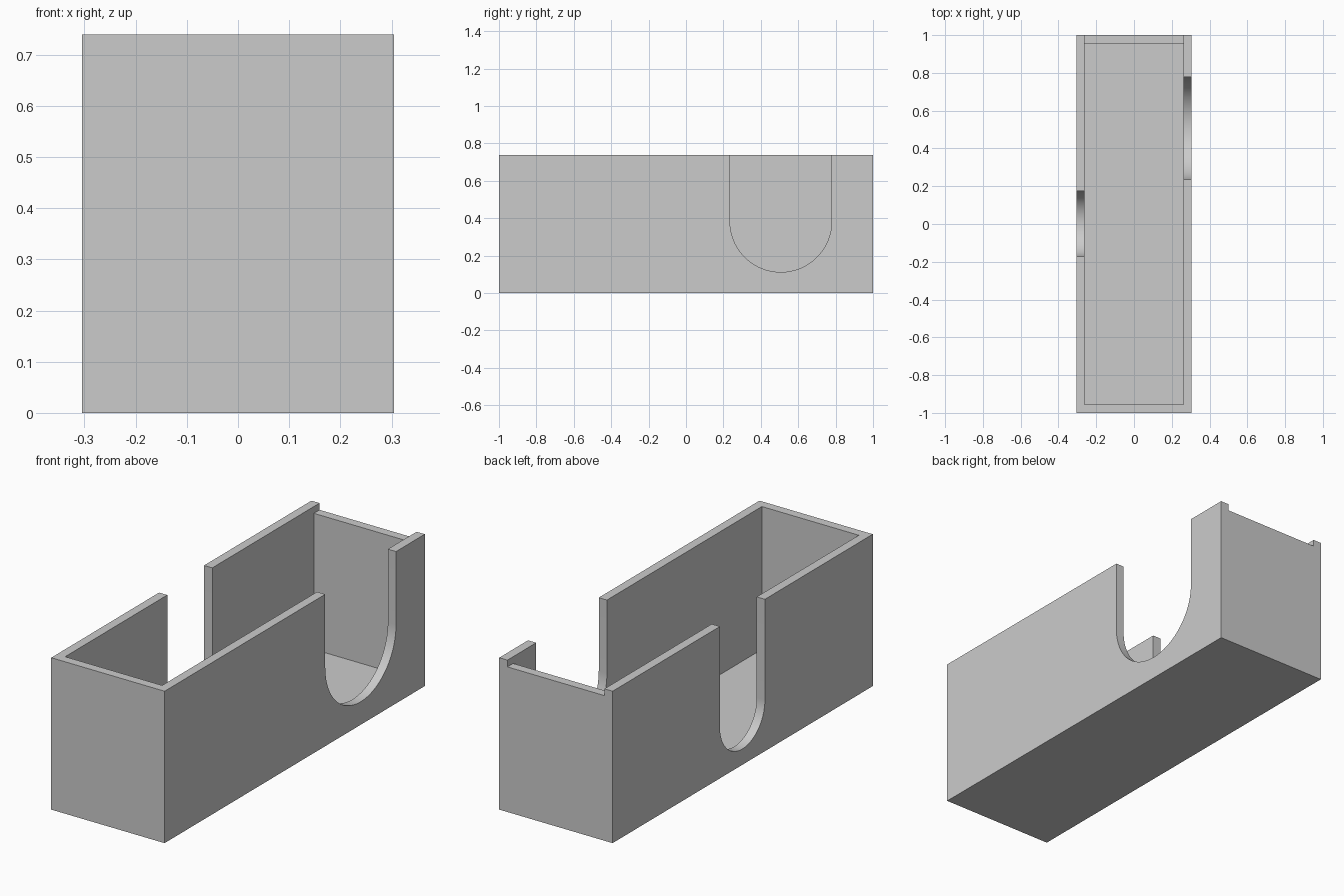
import bpy, bmesh, math
from mathutils import Vector

if "Cube" in bpy.data.objects:
    bpy.data.objects.remove(bpy.data.objects["Cube"])

W, L, H = 0.61, 2.0, 0.739    # outer size
T = 0.044                     # wall and floor thickness
LIP = 0.033                   # drop of the back wall

grey = bpy.data.materials.new("plain_grey")
grey.use_nodes = True
grey.diffuse_color = (0.6, 0.6, 0.6, 1)
grey.node_tree.nodes["Principled BSDF"].inputs["Base Color"].default_value = (0.6, 0.6, 0.6, 1)


def prism(name, outline, axis, start, end):
    """Extrude a closed outline along an axis; outline gives the other two coordinates."""
    def place(p, depth):
        c = list(p)
        c.insert(axis, depth)
        return Vector(c)
    bm = bmesh.new()
    face = bm.faces.new([bm.verts.new(place(p, start)) for p in outline])
    out = bmesh.ops.extrude_face_region(bm, geom=[face])
    shift = place((0, 0), end - start)
    bmesh.ops.translate(bm, vec=shift,
                        verts=[g for g in out["geom"] if isinstance(g, bmesh.types.BMVert)])
    bmesh.ops.recalc_face_normals(bm, faces=bm.faces)
    mesh = bpy.data.meshes.new(name)
    bm.to_mesh(mesh)
    bm.free()
    mesh.materials.append(grey)
    obj = bpy.data.objects.new(name, mesh)
    bpy.context.collection.objects.link(obj)
    return obj


def rect(w, l):
    return [(-w / 2, -l / 2), (w / 2, -l / 2), (w / 2, l / 2), (-w / 2, l / 2)]


def u_shape(y, z, r, steps=48):
    """Open-topped slot: half circle below, straight sides above the rim."""
    arc = [(y + r * math.cos(a), z + r * math.sin(a))
           for a in (math.pi * (1 + i / steps) for i in range(steps + 1))]
    return arc + [(y + r, H + 0.1), (y - r, H + 0.1)]


# Open box
tray = prism("tray", rect(W, L), 2, 0, H)
inner = W / 2 - T
cutters = [
    prism("cavity_cutter", rect(W - 2 * T, L - 2 * T), 2, T, H + 0.1),
    prism("large_slot_cutter", u_shape(0.507, 0.384, 0.272), 0, inner - 0.05, W / 2 + 0.05),
    prism("small_slot_cutter", u_shape(0.002, 0.25, 0.173), 0, -W / 2 - 0.05, -inner + 0.05),
    prism("back_lip_cutter", [(-inner, H - LIP), (inner, H - LIP), (inner, H + 0.1),
                              (-inner, H + 0.1)], 1, L / 2 - T - 0.05, L / 2 + 0.05),
]

# Cut the cavity, the cable slots and the lowered back wall
bpy.ops.object.select_all(action="DESELECT")
bpy.context.view_layer.objects.active = tray
tray.select_set(True)
for cutter in cutters:
    mod = tray.modifiers.new(cutter.name, "BOOLEAN")
    mod.operation = "DIFFERENCE"
    mod.solver = "EXACT"
    mod.object = cutter
    bpy.ops.object.modifier_apply(modifier=mod.name)
    bpy.data.objects.remove(cutter)

bpy.ops.object.shade_smooth_by_angle(angle=math.radians(30))
